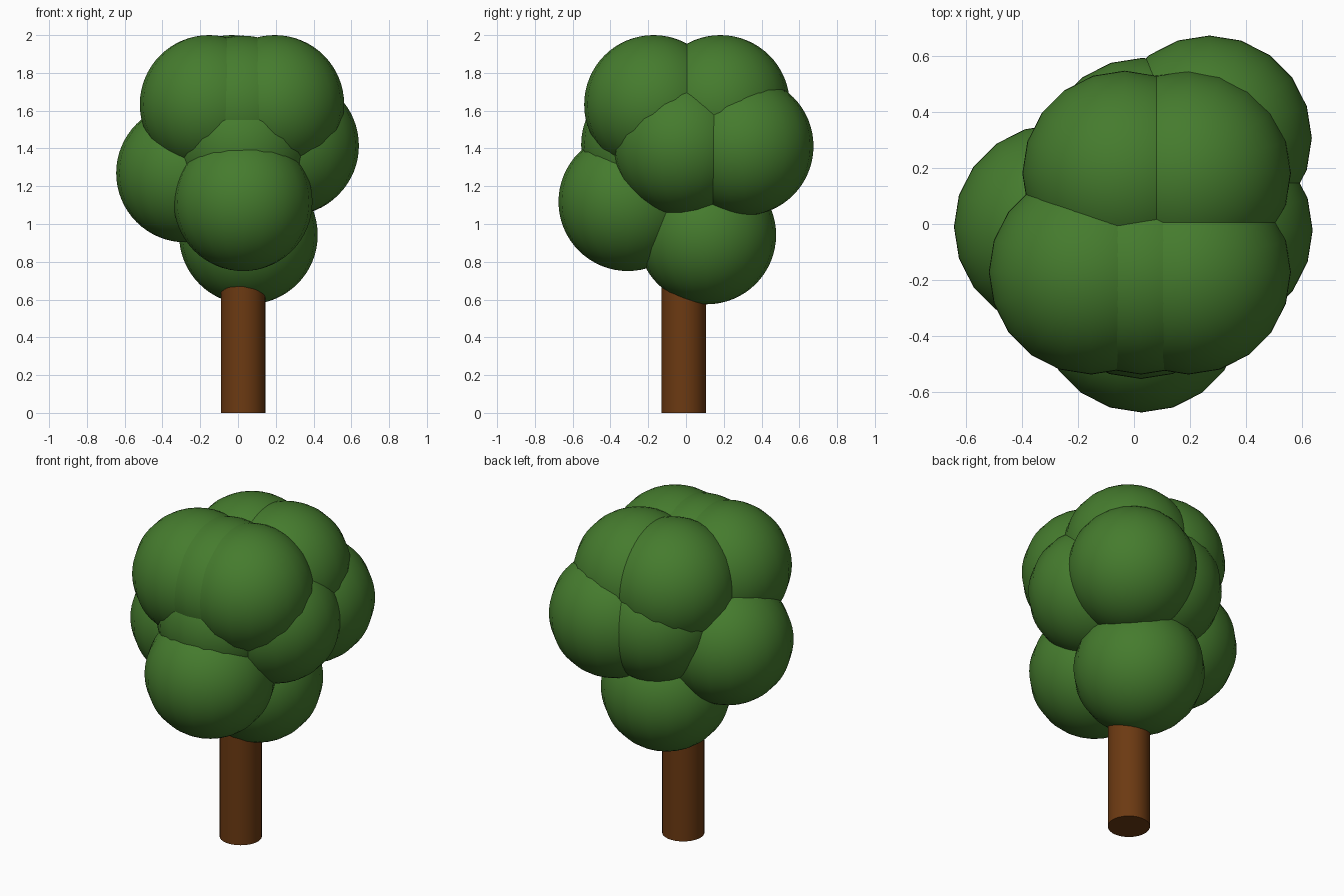
import bpy

if "Cube" in bpy.data.objects:
    bpy.data.objects.remove(bpy.data.objects["Cube"])


def material(name, color):
    mat = bpy.data.materials.new(name)
    mat.diffuse_color = (*color, 1)
    mat.use_nodes = True
    mat.node_tree.nodes["Principled BSDF"].inputs["Base Color"].default_value = mat.diffuse_color
    return mat


leaf_green = material("leaf_green", (0.06, 0.2, 0.027))
bark_brown = material("bark_brown", (0.15, 0.042, 0.006))

# Trunk, running up into the crown
TRUNK_TOP = 1.0
bpy.ops.mesh.primitive_cylinder_add(vertices=32, radius=0.118, depth=TRUNK_TOP,
                                    location=(0.027, -0.012, TRUNK_TOP / 2))
trunk = bpy.context.object
trunk.name = "trunk"
trunk.data.materials.append(bark_brown)
bpy.ops.object.shade_smooth_by_angle()

# Crown: equal overlapping leaf balls
R = 0.367
leaf_balls = {
    "bottom": (0.055, 0.11, 0.942),
    "lower_front": (0.027, -0.308, 1.118),
    "left": (-0.278, -0.01, 1.27),
    "right": (0.273, -0.022, 1.415),
    "back_right": (0.27, 0.308, 1.412),
    "back": (0.03, 0.228, 1.42),
    "front": (0.025, -0.188, 1.42),
    "top_front_left": (-0.153, -0.172, 1.633),
    "top_front_middle": (0.025, -0.172, 1.63),
    "top_front_right": (0.195, -0.172, 1.633),
    "top_back_left": (-0.033, 0.182, 1.633),
    "top_back_right": (0.195, 0.182, 1.633),
}
for name, centre in leaf_balls.items():
    bpy.ops.mesh.primitive_uv_sphere_add(segments=20, ring_count=32, radius=R, location=centre)
    ball = bpy.context.object
    ball.name = "leaf_ball_" + name
    ball.data.materials.append(leaf_green)
    bpy.ops.object.shade_smooth()
